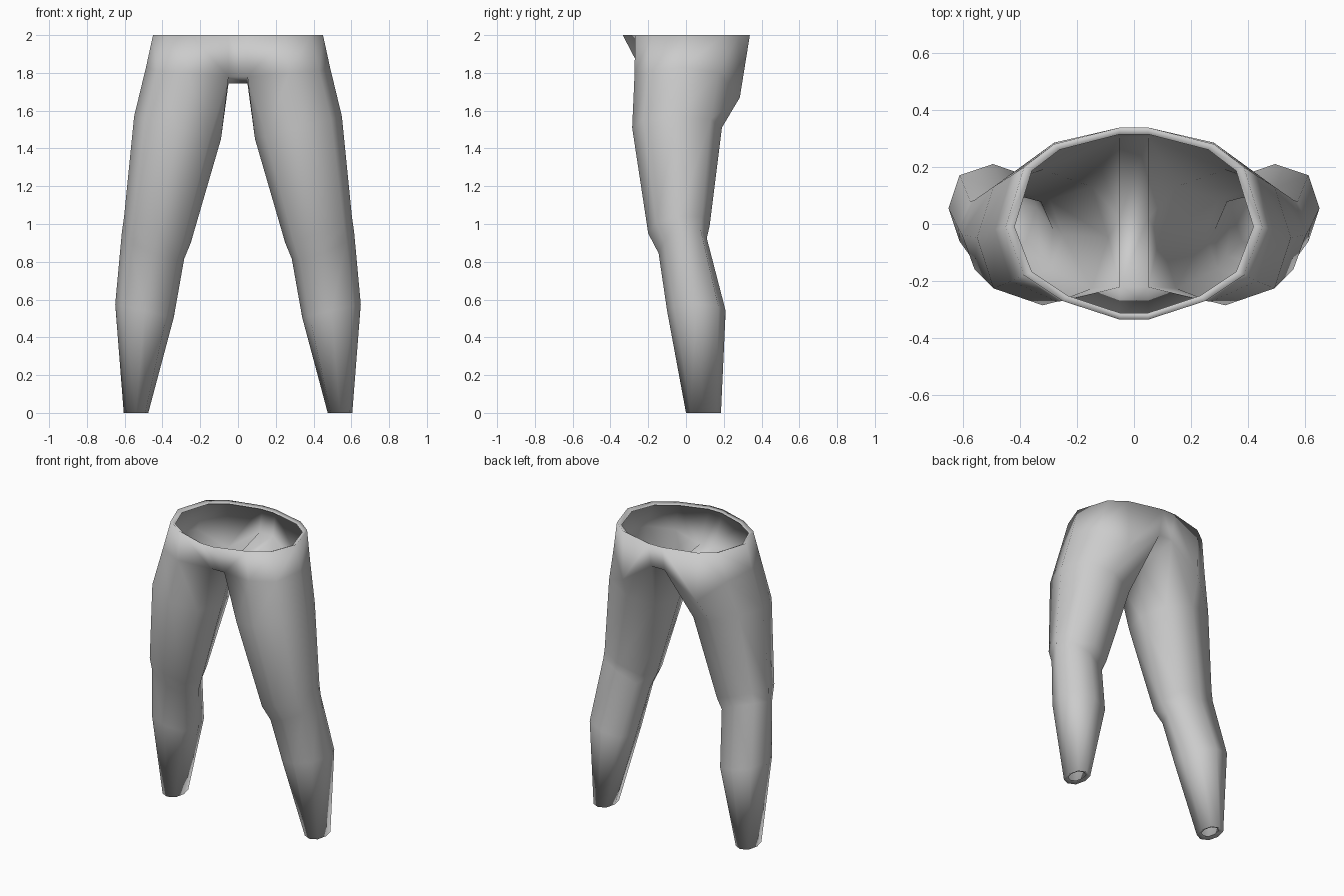
import bpy, bmesh
from math import sin, cos, pi

if "Cube" in bpy.data.objects:
    bpy.data.objects.remove(bpy.data.objects["Cube"])

# leg rings: x min, x max, y min, y max, z, z tilt across x, z tilt across y
RINGS = [
    (.475, .605, .00, .185, 0, 0, 0),            # ankle
    (.34, .65, -.10, .21, .54, .035, 0),         # calf
    (.285, .615, -.145, .11, .885, .07, .04),    # below knee
    (.25, .603, -.20, .125, .97, .07, .02),      # above knee
    (.09, .55, -.285, .19, 1.51, .06, 0),        # thigh
]
# hip ring: starts at the crotch, then front centre round the outside to back centre
HIP = [(.05, .02, 1.745), (.05, -.22, 1.78), (.27, -.272, 1.80), (.43, -.20, 1.81),
       (.487, -.02, 1.83), (.43, .17, 1.80), (.28, .285, 1.67), (.05, .305, 1.83)]
WAIST = [(.05, -.335), (.25, -.27), (.385, -.18), (.45, -.01),
         (.385, .20), (.28, .28), (.05, .338)]


def leg_ring(x0, x1, y0, y1, z, tx, ty):
    pts = []
    for i in range(8):
        a = i * pi / 4
        k = 1.06 if i % 2 else 1
        u, v = -cos(a) * k, -sin(a) * k
        pts.append(((x0 + x1) / 2 + u * (x1 - x0) / 2,
                    (y0 + y1) / 2 + v * (y1 - y0) / 2, z + tx * u + ty * v))
    return pts


bm = bmesh.new()


def half(s):
    """One leg with its half of the hips; returns the edge column beside the centre strip."""
    def add(pts):
        return [bm.verts.new((s * x, y, z)) for x, y, z in pts]

    def bridge(a, b, closed=True):
        n = len(a)
        for i in range(n if closed else n - 1):
            j = (i + 1) % n
            bm.faces.new((a[i], a[j], b[j], b[i]))

    # turned-in ankle hem
    x0, x1, y0, y1 = RINGS[0][:4]
    hem = add(leg_ring(x0 + .022, x1 - .022, y0 + .03, y1 - .03, .012, 0, 0))
    rings = [hem] + [add(leg_ring(*r)) for r in RINGS] + [add(HIP)]
    for a, b in zip(rings, rings[1:]):
        bridge(a, b)
    # waist and its turned-in lip
    hip = rings[-1]
    waist = add([(x, y, 2) for x, y in WAIST])
    lip = add([(x if x < .1 else x * .93, y * .93, 1.985) for x, y in WAIST])
    bridge(hip[1:], waist, False)
    bridge(waist, lip, False)
    return [lip[0], waist[0], hip[1], hip[0], hip[7], waist[6], lip[6]]


# centre strip joins the two halves from front waist, under the crotch, to back waist
left, right = half(-1), half(1)
for i in range(len(left) - 1):
    bm.faces.new((left[i], right[i], right[i + 1], left[i + 1]))
bmesh.ops.recalc_face_normals(bm, faces=bm.faces)

mesh = bpy.data.meshes.new("trousers")
bm.to_mesh(mesh)
bm.free()
mesh.shade_smooth()
trousers = bpy.data.objects.new("trousers", mesh)
bpy.context.collection.objects.link(trousers)
